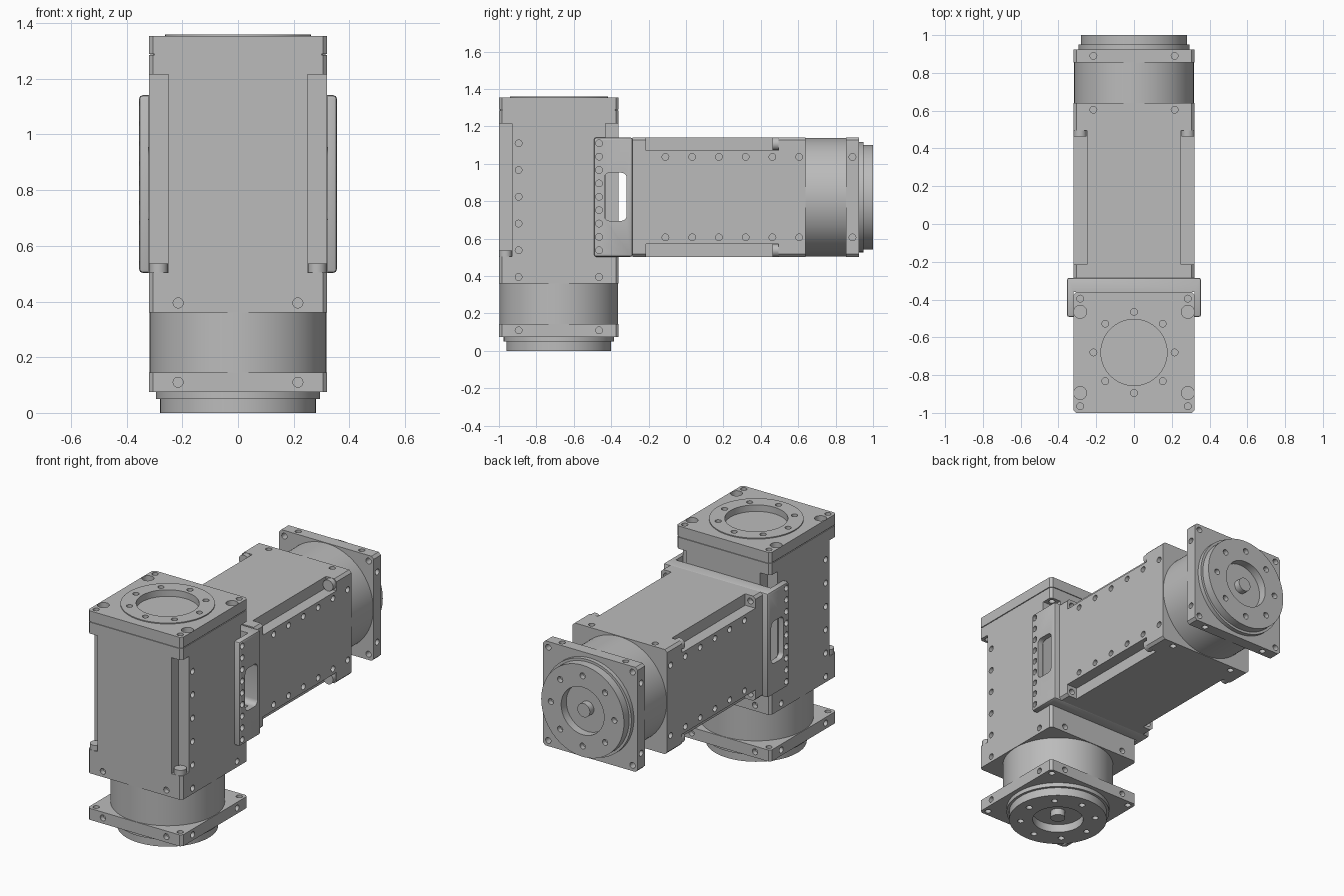
import bpy
import bmesh
import math
from mathutils import Matrix, Vector

if "Cube" in bpy.data.objects:
    bpy.data.objects.remove(bpy.data.objects["Cube"])

grey = bpy.data.materials.new("machined_grey")
grey.use_nodes = True
grey.diffuse_color = (0.5, 0.5, 0.5, 1)
grey.node_tree.nodes["Principled BSDF"].inputs["Base Color"].default_value = (0.5, 0.5, 0.5, 1)

HALF = 0.32      # half width of a square housing
BOLT = 0.215     # bolt offset from the axis
CORNER = 0.285   # corner slot and corner screw offset
HOLE = 0.018
PITCH = 0.143
SIGNS = (-1, 1)


def finish(name, bm):
    bmesh.ops.recalc_face_normals(bm, faces=bm.faces)
    mesh = bpy.data.meshes.new(name)
    bm.to_mesh(mesh)
    bm.free()
    mesh.materials.append(grey)
    shade(mesh)
    obj = bpy.data.objects.new(name, mesh)
    bpy.context.collection.objects.link(obj)
    return obj


def shade(mesh):
    for p in mesh.polygons:
        p.use_smooth = True
    mesh.set_sharp_from_angle(angle=math.radians(30))


def add_box(bm, low, high, bevel=0, axis=None, segments=1):
    low, high = Vector(low), Vector(high)
    matrix = Matrix.Translation((low + high) / 2) @ Matrix.Diagonal((high - low).to_4d())
    matrix[3][3] = 1
    verts = bmesh.ops.create_cube(bm, size=1, matrix=matrix)["verts"]
    if bevel:
        edges = {e for v in verts for e in v.link_edges}
        if axis is not None:
            edges = {e for e in edges if abs((e.verts[0].co - e.verts[1].co)[axis]) > 1e-4}
        bmesh.ops.bevel(bm, geom=list(edges), offset=bevel, segments=segments,
                        profile=0.5, affect='EDGES')


def add_cylinder(bm, start, end, radius, sides=20):
    start, end = Vector(start), Vector(end)
    turn = (end - start).to_track_quat('Z', 'Y').to_matrix().to_4x4()
    bmesh.ops.create_cone(bm, cap_ends=True, segments=sides, radius1=radius, radius2=radius,
                          depth=(end - start).length,
                          matrix=Matrix.Translation((start + end) / 2) @ turn)


def square_block(name, z0, z1, half=HALF):
    bm = bmesh.new()
    add_box(bm, (-half, -half, z0), (half, half, z1), 0.015, axis=2)
    return finish(name, bm)


def lathe(name, profile, closed=False):
    bm = bmesh.new()
    points = profile + profile[:1] if closed else profile
    verts = [bm.verts.new((r, 0, z)) for r, z in points]
    edges = [bm.edges.new(pair) for pair in zip(verts, verts[1:])]
    bmesh.ops.spin(bm, geom=verts + edges, cent=(0, 0, 0), axis=(0, 0, 1),
                   angle=math.tau, steps=96, use_merge=False)
    bmesh.ops.remove_doubles(bm, verts=bm.verts, dist=1e-4)
    return finish(name, bm)


def cut(obj, bm):
    """Subtract the shapes in bm from obj and bake the result."""
    cutter = finish("cutter", bm)
    cutter.hide_render = True
    mod = obj.modifiers.new("cut", 'BOOLEAN')
    mod.operation = 'DIFFERENCE'
    mod.solver = 'EXACT'
    mod.object = cutter
    bpy.context.view_layer.update()
    graph = bpy.context.evaluated_depsgraph_get()
    mesh = bpy.data.meshes.new_from_object(obj.evaluated_get(graph))
    obj.modifiers.clear()
    obj.data = mesh
    shade(mesh)
    bpy.data.objects.remove(cutter)


def ring_holes(z0, z1):
    bm = bmesh.new()
    for i in range(8):
        a = i * math.tau / 8
        x, y = BOLT * math.cos(a), BOLT * math.sin(a)
        add_cylinder(bm, (x, y, z0), (x, y, z1), HOLE)
    return bm


def side_holes(bm, z, sides=4):
    """Pairs of blind holes on the four faces, or on the two x faces only."""
    for i in range(0, 4, 4 // sides):
        turn = Matrix.Rotation(i * math.pi / 2, 4, 'Z')
        for s in SIGNS:
            add_cylinder(bm, turn @ Vector((HALF - 0.03, s * BOLT, z)),
                         turn @ Vector((HALF + 0.02, s * BOLT, z)), HOLE)


# Output drum: recessed face with a central boss and eight bolt holes
drum = lathe("output_drum", [(0, 0.01), (0.042, 0.01), (0.042, 0.05), (0.145, 0.05),
                             (0.145, 0), (0.28, 0), (0.28, 0.05), (0.295, 0.05),
                             (0.295, 0.08), (0, 0.08)])
cut(drum, ring_holes(-0.02, 0.03))

# Square flange with side and corner holes
flange = square_block("output_flange", 0.075, 0.145)
bm = bmesh.new()
side_holes(bm, 0.11)
for sx in SIGNS:
    for sy in SIGNS:
        add_cylinder(bm, (sx * CORNER, sy * CORNER, 0), (sx * CORNER, sy * CORNER, 0.2), HOLE)
cut(flange, bm)

# Round neck
neck = lathe("neck", [(0, 0.14), (0.317, 0.14), (0.317, 0.365), (0, 0.365)])

# Housing: corner slots, then bolt holes
body = square_block("housing", 0.36, 1.285)
bm = bmesh.new()
for sx in SIGNS:
    for sy in SIGNS:
        xs, ys = sorted((sx * 0.25, sx * 0.4)), sorted((sy * 0.25, sy * 0.4))
        add_box(bm, (xs[0], ys[0], 0.505), (xs[1], ys[1], 1.215))
cut(body, bm)
bm = bmesh.new()
side_holes(bm, 0.395)
for i in range(1, 6):
    side_holes(bm, 0.395 + i * PITCH, sides=2)
for sx in SIGNS:
    for sy in SIGNS:
        add_cylinder(bm, (sx * CORNER, sy * CORNER, 1.18), (sx * CORNER, sy * CORNER, 1.25), HOLE)
cut(body, bm)

# Screw heads at the lower end of the corner slots
bm = bmesh.new()
for sx in SIGNS:
    for sy in SIGNS:
        add_cylinder(bm, (sx * CORNER, sy * CORNER, 0.5), (sx * CORNER, sy * CORNER, 0.537), 0.034, 32)
screws = finish("slot_screws", bm)

# Cap with recess, corner counterbores and a raised bolt ring
seam = square_block("cap_seam", 1.28, 1.295, 0.315)
cap = square_block("cap", 1.29, 1.354)
bm = ring_holes(1.325, 1.4)
add_cylinder(bm, (0, 0, 1.32), (0, 0, 1.4), 0.175, 96)
for sx in SIGNS:
    for sy in SIGNS:
        x, y = sx * CORNER, sy * CORNER
        add_cylinder(bm, (x, y, 1.32), (x, y, 1.4), HOLE)
        add_cylinder(bm, (x, sy * BOLT, 1.315), (x, sy * BOLT, 1.4), 0.034, 32)
cut(cap, bm)
ring = lathe("cap_ring", [(0.175, 1.345), (0.262, 1.345), (0.262, 1.36), (0.175, 1.36)], closed=True)
cut(ring, ring_holes(1.3, 1.4))

# Stand the first module upright and lay a copy of it along y
upright = Matrix.Translation((0, -0.68, 0))
lying = Matrix.Translation((0, 1, 0.822)) @ Matrix.Rotation(math.pi / 2, 4, 'X')
for part in (drum, flange, neck, body, screws):
    twin = part.copy()
    twin.name = "arm_" + part.name
    bpy.context.collection.objects.link(twin)
    twin.matrix_world = lying
for part in (drum, flange, neck, body, screws, seam, cap, ring):
    part.matrix_world = upright

# U bracket joining both modules, with side windows and hole rows
bm = bmesh.new()
add_box(bm, (-0.355, -0.492, 0.503), (0.355, -0.285, 1.141), 0.012, segments=2)
bracket = finish("u_bracket", bm)
bm = bmesh.new()
add_box(bm, (-0.321, -0.7, 0.3), (0.321, -0.36, 1.3))
cut(bracket, bm)
bm = bmesh.new()
add_box(bm, (-0.5, -0.437, 0.695), (0.5, -0.317, 0.953), 0.03, axis=0, segments=5)
for s in SIGNS:
    for i in range(-4, 5):
        z = 0.824 + i * PITCH / 2
        add_cylinder(bm, (s * 0.333, -0.465, z), (s * 0.4, -0.465, z), HOLE)
cut(bracket, bm)
